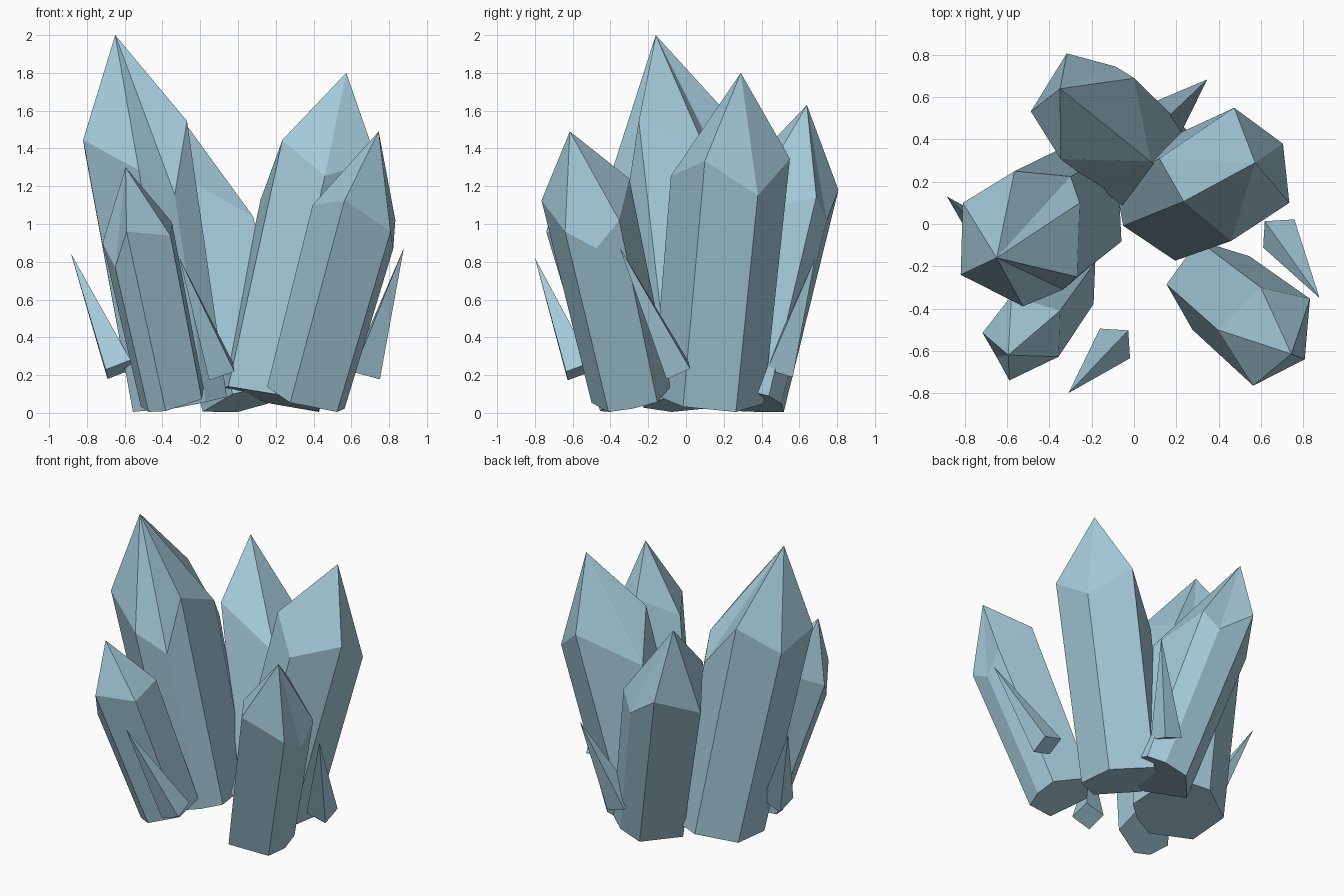
import bpy, bmesh, math
from mathutils import Vector

if "Cube" in bpy.data.objects:
    bpy.data.objects.remove(bpy.data.objects["Cube"])

mat = bpy.data.materials.new("pale blue crystal")
mat.diffuse_color = (0.37, 0.59, 0.69, 1)
mat.use_nodes = True
mat.node_tree.nodes["Principled BSDF"].inputs["Base Color"].default_value = mat.diffuse_color


def build(name, base, ring, apex):
    """Closed faceted solid: flat base ring, optional shoulder ring, pointed tip."""
    bm = bmesh.new()
    loops = [[bm.verts.new(p) for p in r] for r in (base, ring) if r]
    tip = bm.verts.new(apex)
    n = len(base)
    bm.faces.new(loops[0])
    for i in range(n):
        j = (i + 1) % n
        if ring:
            bm.faces.new((loops[0][i], loops[0][j], loops[1][j], loops[1][i]))
        bm.faces.new((loops[-1][i], loops[-1][j], tip))
    bmesh.ops.recalc_face_normals(bm, faces=bm.faces)
    me = bpy.data.meshes.new(name)
    bm.to_mesh(me)
    bm.free()
    me.materials.append(mat)
    ob = bpy.data.objects.new(name, me)
    bpy.context.collection.objects.link(ob)


def crystal(name, apex, foot, scale, shoulder):
    """Leaning prism: base is the shoulder outline, flattened across the axis."""
    ring = [Vector(p) for p in shoulder]
    c = sum(ring, Vector()) / len(ring)
    foot = Vector((foot[0], foot[1], 0.07))
    axis = (c - foot).normalized()
    base = []
    for p in ring:
        d = p - c
        base.append(foot + (d - axis * d.dot(axis)) * scale)
    drop = min(p.z for p in base) - 0.005
    for p in base:
        p.z -= drop
    build(name, base, ring, apex)


def shard(name, apex, foot, radius=0.1):
    """Four-sided spike with a square base across its axis."""
    foot, apex = Vector(foot), Vector(apex)
    axis = (apex - foot).normalized()
    base = []
    for k in range(4):
        a = math.radians(45 + 90 * k)
        d = Vector((math.cos(a), math.sin(a), 0))
        base.append(foot + (d - axis * d.dot(axis)).normalized() * radius)
    build(name, base, None, apex)


# five large crystals
crystal("tall_left_crystal", (-0.65, -0.16, 2.0), (-0.275, 0.07), 0.9, [
    (-0.82, -0.24, 1.445), (-0.525, -0.39, 1.285), (-0.335, -0.31, 1.155),
    (-0.27, -0.25, 1.545), (-0.257, 0.10, 1.40), (-0.30, 0.225, 1.23),
    (-0.565, 0.25, 1.55), (-0.81, 0.10, 1.38)])
crystal("right_crystal", (0.573, 0.29, 1.8), (0.18, 0.115), 0.95, [
    (0.735, 0.10, 1.335), (0.705, 0.38, 1.15), (0.474, 0.55, 1.345),
    (0.12, 0.31, 1.13), (0.235, 0.107, 1.445), (0.46, -0.08, 1.255)])
crystal("front_right_crystal", (0.745, -0.615, 1.49), (0.395, -0.285), 0.9, [
    (0.60, -0.30, 1.24), (0.833, -0.354, 1.02), (0.822, -0.475, 0.87),
    (0.808, -0.64, 0.96), (0.564, -0.765, 1.125), (0.395, -0.50, 1.10)])
crystal("back_crystal", (-0.35, 0.64, 1.63), (0.08, 0.325), 0.9, [
    (0.08, 0.295, 1.04), (0.002, 0.69, 1.145), (-0.087, 0.745, 1.02),
    (-0.318, 0.807, 1.18), (-0.488, 0.533, 1.045), (-0.347, 0.307, 1.28)])
crystal("front_left_crystal", (-0.595, -0.62, 1.3), (-0.355, -0.30), 0.9, [
    (-0.717, -0.515, 0.90), (-0.65, -0.63, 0.77), (-0.59, -0.74, 0.96),
    (-0.357, -0.628, 0.937), (-0.35, -0.41, 1.01), (-0.58, -0.34, 1.0)])

# four small shards
shard("left_shard", (-0.885, 0.13, 0.845), (-0.63, -0.12, 0.23))
shard("front_shard", (-0.31, -0.80, 0.82), (-0.09, -0.565, 0.22))
shard("right_shard", (0.878, -0.35, 0.873), (0.685, -0.045, 0.225))
shard("back_shard", (0.347, 0.684, 0.82), (0.15, 0.50, 0.23))
